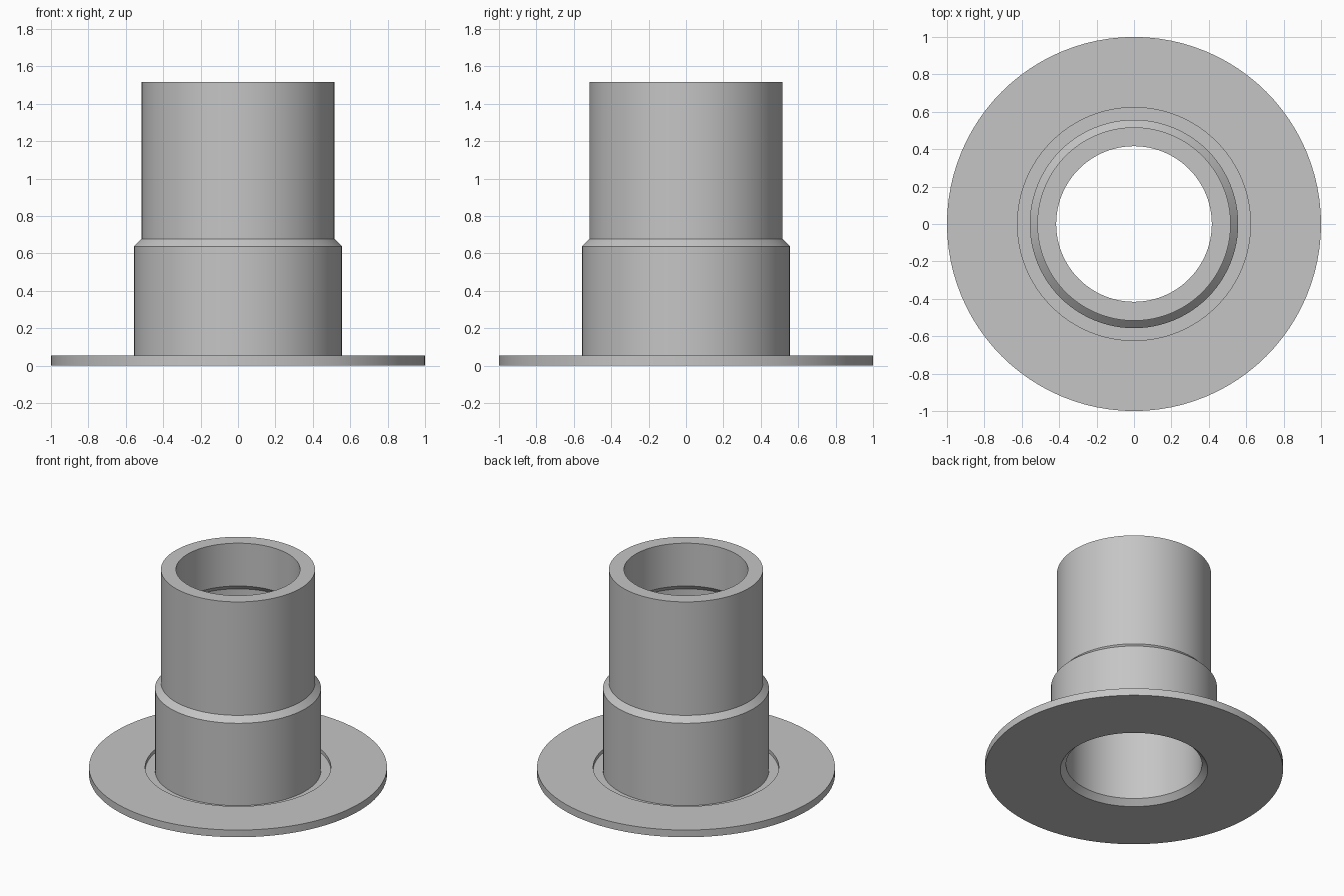
import bpy
import math

SEGMENTS = 96

cube = bpy.data.objects.get("Cube")
if cube:
    bpy.data.objects.remove(cube, do_unlink=True)

# One plain grey finish
grey = bpy.data.materials.new("plain grey")
grey.use_nodes = True
colour = (0.56, 0.56, 0.56, 1)
grey.diffuse_color = colour
grey.node_tree.nodes["Principled BSDF"].inputs["Base Color"].default_value = colour


def lathe(name, profile):
    """Revolve a closed (radius, height) outline, listed anticlockwise, about z."""
    n = len(profile)
    verts, faces = [], []
    for s in range(SEGMENTS):
        a = math.tau * s / SEGMENTS
        verts += [(r * math.cos(a), r * math.sin(a), z) for r, z in profile]
        here, there = s * n, (s + 1) % SEGMENTS * n
        for i in range(n):
            j = (i + 1) % n
            faces.append((here + i, there + i, there + j, here + j))
    mesh = bpy.data.meshes.new(name)
    mesh.from_pydata(verts, [], faces)
    mesh.materials.append(grey)
    obj = bpy.data.objects.new(name, mesh)
    bpy.context.collection.objects.link(obj)
    bpy.ops.object.select_all(action='DESELECT')
    obj.select_set(True)
    bpy.context.view_layer.objects.active = obj
    bpy.ops.object.shade_smooth_by_angle(angle=math.radians(25))
    return obj


# Outer flange, groove and stepped sleeve form one continuous turned part
base_flange = [(0.495, 0), (1, 0), (1, 0.053), (0.623, 0.053)]
groove = [(0.623, 0.027), (0.557, 0.027)]
outer_wall = [(0.557, 0.637), (0.517, 0.677), (0.517, 1.517)]
bore = [(0.416, 1.517), (0.416, 1.2), (0.456, 1.16), (0.456, 0.04)]

lathe("flanged_sleeve", base_flange + groove + outer_wall + bore)
